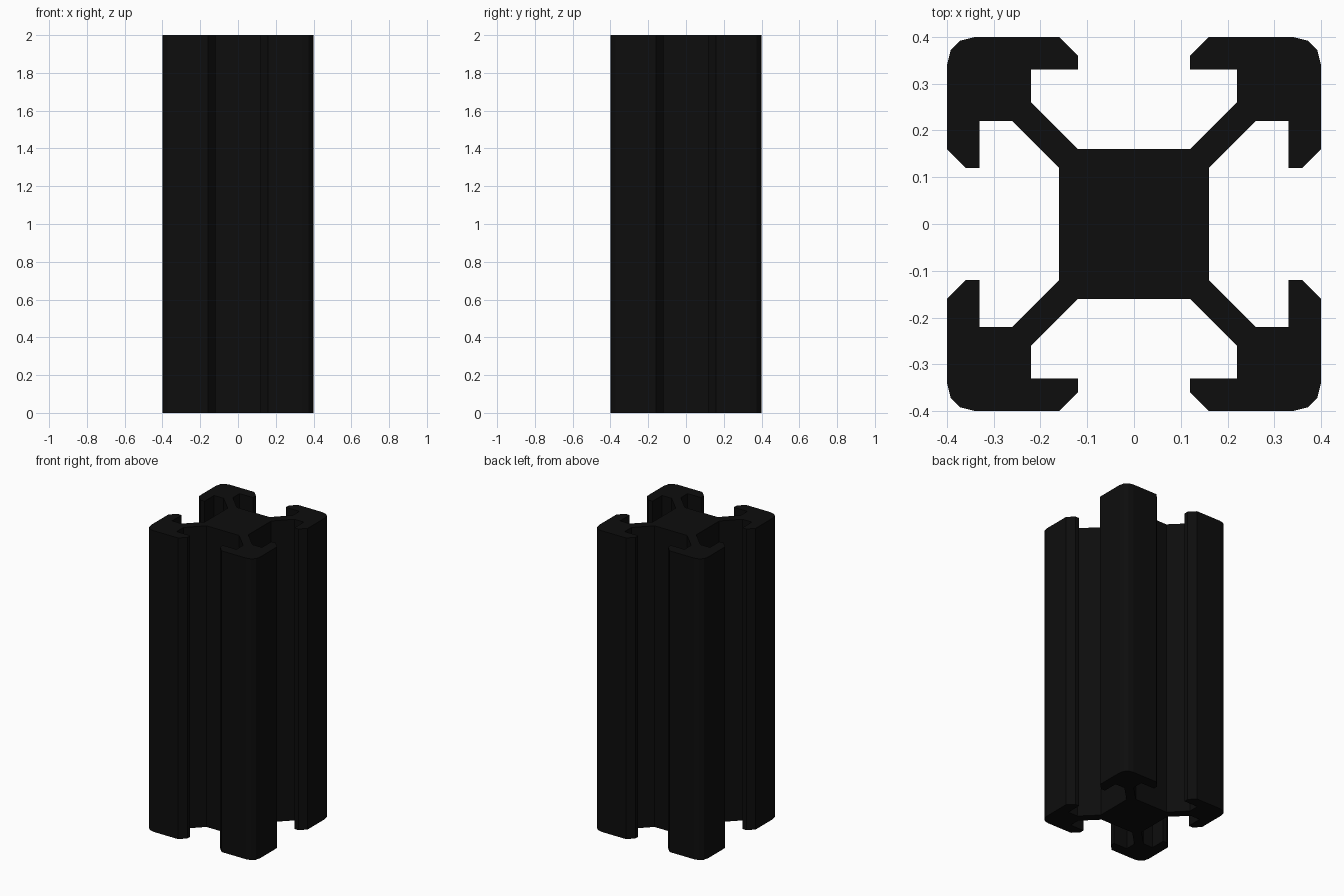
import bpy, bmesh
from mathutils import Matrix, Vector
from math import pi

if "Cube" in bpy.data.objects:
    bpy.data.objects.remove(bpy.data.objects["Cube"])

LENGTH = 2.0

# One quarter of the T-slot cross-section, counter-clockwise
quarter = [
    (0.16, 0.12), (0.26, 0.22), (0.33, 0.22), (0.33, 0.12),    # strut and slot
    (0.36, 0.12), (0.40, 0.16),                                # chamfered lip
    (0.40, 0.34), (0.392, 0.372), (0.372, 0.392), (0.34, 0.40),  # rounded corner
    (0.16, 0.40), (0.12, 0.36),                                # chamfered lip
    (0.12, 0.33), (0.22, 0.33), (0.22, 0.26), (0.12, 0.16),    # slot and strut
]

# Repeat the quarter around z and extrude the outline into a solid bar
bm = bmesh.new()
verts = []
for i in range(4):
    turn = Matrix.Rotation(i * pi / 2, 3, 'Z')
    verts += [bm.verts.new(turn @ Vector((x, y, 0))) for x, y in quarter]
base = bm.faces.new(verts)
result = bmesh.ops.extrude_face_region(bm, geom=[base], use_keep_orig=True)
top = [g for g in result["geom"] if isinstance(g, bmesh.types.BMVert)]
bmesh.ops.translate(bm, vec=(0, 0, LENGTH), verts=top)
bmesh.ops.recalc_face_normals(bm, faces=bm.faces)

mesh = bpy.data.meshes.new("slotted_bar")
bm.to_mesh(mesh)
bm.free()
bar = bpy.data.objects.new("slotted_bar", mesh)
bpy.context.collection.objects.link(bar)

# Black finish
black = bpy.data.materials.new("black_finish")
black.diffuse_color = (0.004, 0.004, 0.004, 1)
black.use_nodes = True
black.node_tree.nodes["Principled BSDF"].inputs["Base Color"].default_value = black.diffuse_color
mesh.materials.append(black)
